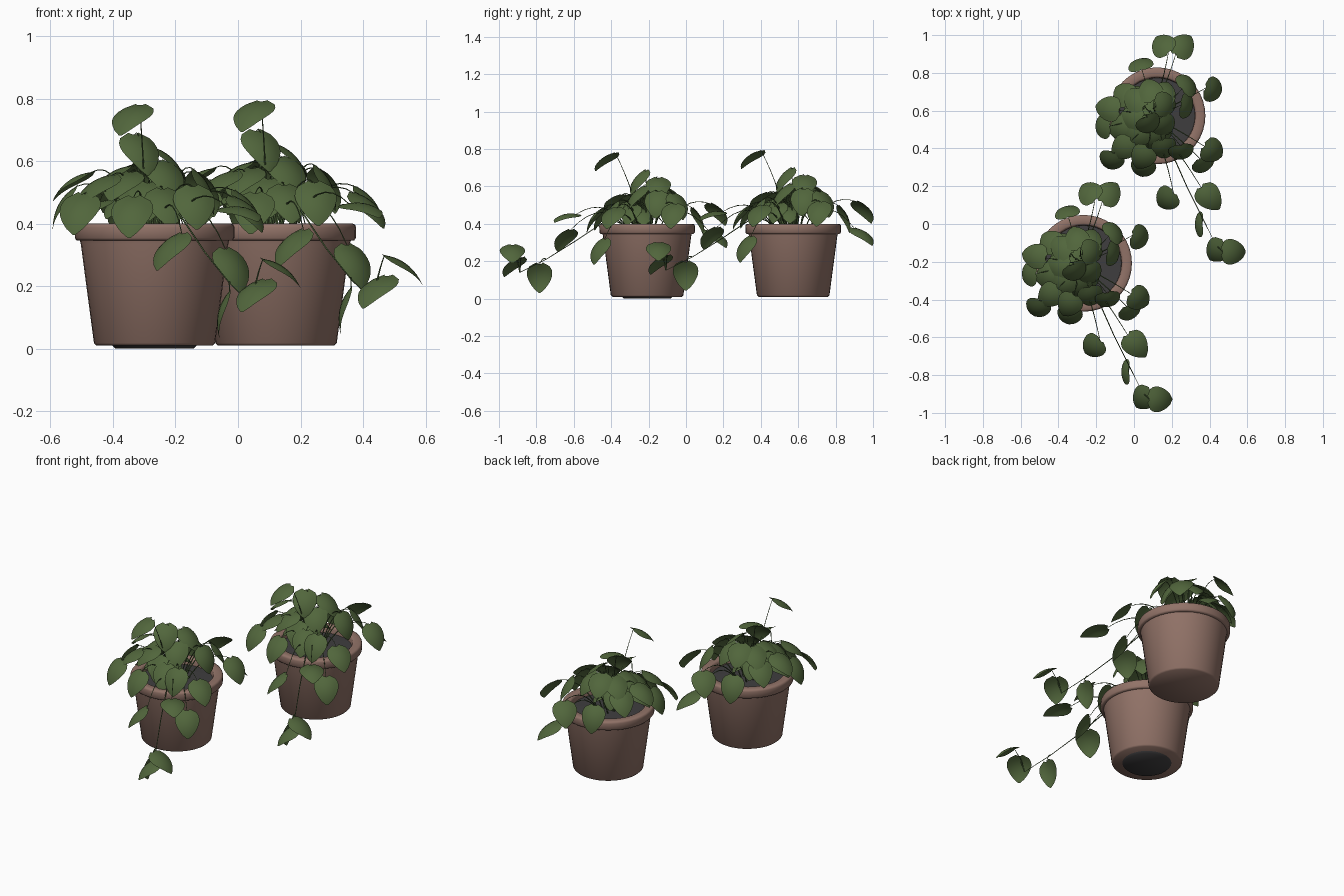
import bpy, bmesh, math, random
from mathutils import Vector

if "Cube" in bpy.data.objects:
    bpy.data.objects.remove(bpy.data.objects["Cube"])


def material(name, r, g, b):
    m = bpy.data.materials.new(name)
    m.diffuse_color = (r, g, b, 1)
    m.use_nodes = True
    m.node_tree.nodes["Principled BSDF"].inputs["Base Color"].default_value = m.diffuse_color
    return m


CLAY = material("brown_clay", .285, .17, .137)
SOIL = material("dark_soil", .05, .048, .05)
LEAF = material("leaf_green", .083, .133, .045)
STEM = material("stem_green", .075, .13, .045)


def add_mesh(name, bm, mat, loc, angle=35):
    me = bpy.data.meshes.new(name)
    bm.to_mesh(me)
    bm.free()
    me.materials.append(mat)
    ob = bpy.data.objects.new(name, me)
    ob.location = loc
    bpy.context.collection.objects.link(ob)
    bpy.ops.object.select_all(action='DESELECT')
    ob.select_set(True)
    bpy.context.view_layer.objects.active = ob
    bpy.ops.object.shade_smooth_by_angle(angle=math.radians(angle))
    return ob


def lathe(name, profile, mat, loc, steps=40):
    bm = bmesh.new()
    vs = [bm.verts.new((r, 0, z)) for r, z in profile]
    es = [bm.edges.new(p) for p in zip(vs, vs[1:])]
    bmesh.ops.spin(bm, geom=vs + es, cent=(0, 0, 0), axis=(0, 0, 1),
                   angle=math.tau, steps=steps, use_merge=True)
    bmesh.ops.remove_doubles(bm, verts=bm.verts, dist=1e-5)
    bmesh.ops.recalc_face_normals(bm, faces=bm.faces)
    return add_mesh(name, bm, mat, loc, 50)


# Leaf placement relative to the pot: x, y, z, tip azimuth, downward pitch
TALL = (-.08, -.225, .742, -120, 32)
OUTER = [
    (-.09, .28, .42, 105, 62), (.025, .38, .46, 130, 42), (.14, .375, .33, 50, 30),
    (.305, .135, .45, -15, 50), (.30, -.19, .44, -30, 40), (.255, -.26, .26, -50, 55),
    (.045, -.445, .32, -140, 42), (.28, -.435, .44, -50, 10),
    (-.245, -.245, .44, -110, 50), (-.185, -.175, .52, -140, 30),
    (-.295, -.055, .46, 180, 55), (-.265, .04, .53, 170, 30),
    (-.075, -.285, .43, -100, 50), (.13, -.2, .46, -80, 55),
    (.165, .17, .50, 40, 55), (.165, .05, .51, -10, 60),
]
CANOPY = [
    (-.04, -.05, .63, -60, 50), (.05, .06, .60, 0, 40), (-.04, .14, .56, 110, 35),
    (.04, .13, .55, 70, 40), (-.12, .09, .55, 140, 30), (.04, -.06, .55, -60, 45),
    (-.11, -.12, .53, -120, 30), (-.02, -.14, .48, -90, 45), (.04, -.18, .46, -75, 45),
    (-.14, -.01, .55, 180, 30), (-.20, -.07, .50, -160, 35), (-.18, .12, .48, 140, 40),
]
# Leaves growing from the trailing vine
TRAIL = [
    (.215, -.575, .115, 180, 72), (.315, -.72, .18, -130, 35), (.41, -.72, .25, 0, 32),
]
VINE = [(.02, -.05, .36), (.08, -.2, .43), (.16, -.38, .31), (.24, -.54, .21), (.31, -.68, .14)]


def add_leaf(bm, x, y, z, az, pitch, size=1.0):
    """Arched spade-shaped leaf; returns the point where its stalk joins."""
    a, p = math.radians(az), math.radians(pitch)
    d = Vector((math.cos(a) * math.cos(p), math.sin(a) * math.cos(p), -math.sin(p)))
    side = Vector((-math.sin(a), math.cos(a), 0))
    n = d.cross(side)
    c = Vector((x, y, z))
    rows, nt, ns = [], 9, 6
    for i in range(nt + 1):
        t = .008 + .984 * i / nt
        half = .068 * math.sin(math.pi * t ** .65) ** .66
        row = []
        for j in range(ns + 1):
            s = 2 * j / ns - 1
            along = .158 * (t - .47) - .01 * s * s * (1 - t) ** 2
            lift = .012 - .09 * (t - .4) ** 2 - .02 * (s * half / .068) ** 2
            row.append(bm.verts.new(c + size * (d * along + side * (s * half) + n * lift)))
        rows.append(row)
    for r0, r1 in zip(rows, rows[1:]):
        for j in range(ns):
            bm.faces.new((r0[j], r1[j], r1[j + 1], r0[j + 1]))
    return rows[0][ns // 2].co.copy()


def bezier(p0, p1, p2, n=8):
    return [p0 * (1 - t) ** 2 + p1 * 2 * t * (1 - t) + p2 * t * t
            for t in (i / n for i in range(n + 1))]


def add_stems(name, paths, loc):
    cu = bpy.data.curves.new(name, 'CURVE')
    cu.dimensions = '3D'
    cu.bevel_depth = .0024
    cu.bevel_resolution = 1
    for pts in paths:
        sp = cu.splines.new('POLY')
        sp.points.add(len(pts) - 1)
        for k, (q, co) in enumerate(zip(sp.points, pts)):
            q.co = (*co, 1)
            q.radius = 1.5 - .9 * k / (len(pts) - 1)  # thin towards the leaf
    cu.materials.append(STEM)
    ob = bpy.data.objects.new(name, cu)
    ob.location = loc
    bpy.context.collection.objects.link(ob)
    bpy.ops.object.select_all(action='DESELECT')
    ob.select_set(True)
    bpy.context.view_layer.objects.active = ob
    bpy.ops.object.convert(target='MESH')
    bpy.ops.object.shade_smooth_by_angle(angle=math.radians(60))


def plant(tag, loc):
    rnd = random.Random(4)
    bm, paths = bmesh.new(), []

    # the one tall leaf on a straight stalk
    tip = add_leaf(bm, *TALL)
    paths.append(bezier(Vector((-.03, -.03, .355)), Vector((-.03, -.06, .56)), tip))

    # upright and arching leaves with stalks from the soil
    inner = []
    for k in range(9):  # small leaves filling the lower canopy
        a = k * 2.4 + 1.5
        r = .05 + .012 * k
        inner.append((-.07 + r * math.cos(a), -.02 + r * math.sin(a),
                      .44 + .06 * rnd.random(), math.degrees(a), rnd.uniform(25, 50), .85))
    for row in OUTER + CANOPY + inner:
        tip = add_leaf(bm, *row)
        root = Vector((tip.x * .25 - .02, tip.y * .25, .355))
        mid = Vector((tip.x * .55, tip.y * .55, max(tip.z + .05, .56)))
        paths.append(bezier(root, mid, tip))

    # trailing vine hanging over the rim, with its leaves
    vine = [Vector(v) for v in VINE]
    paths.append(vine)
    for row, start in zip(TRAIL, (vine[3], vine[4], vine[4])):
        tip = add_leaf(bm, *row)
        paths.append(bezier(start, (start + tip) / 2 + Vector((0, 0, .03)), tip, 5))

    add_mesh("leaves_" + tag, bm, LEAF, loc, 60)
    add_stems("stems_" + tag, paths, loc)


# Pot with thick rolled rim, and the soil inside it
POT = [(0, .01), (.186, .01), (.194, .018), (.236, .335), (.239, .346), (.25, .347), (.255, .354),
       (.256, .388), (.253, .396), (.246, .4), (.212, .4), (.205, .396), (.202, .385), (.197, .32)]
SOIL_TOP = [(0, .368), (.1, .367), (.203, .362), (.199, .33)]

for tag, loc in (("front", (-.267, -.208, 0)), ("back", (.122, .573, 0))):
    lathe("pot_" + tag, POT, CLAY, loc)
    lathe("soil_" + tag, SOIL_TOP, SOIL, loc)
    plant(tag, Vector(loc) + Vector((0, 0, .012 if tag == "back" else 0)))

# dark foot showing under the front pot
lathe("pot_foot_front", [(0, 0), (.125, 0), (.137, .012), (0, .012)], SOIL, (-.267, -.208, 0))
